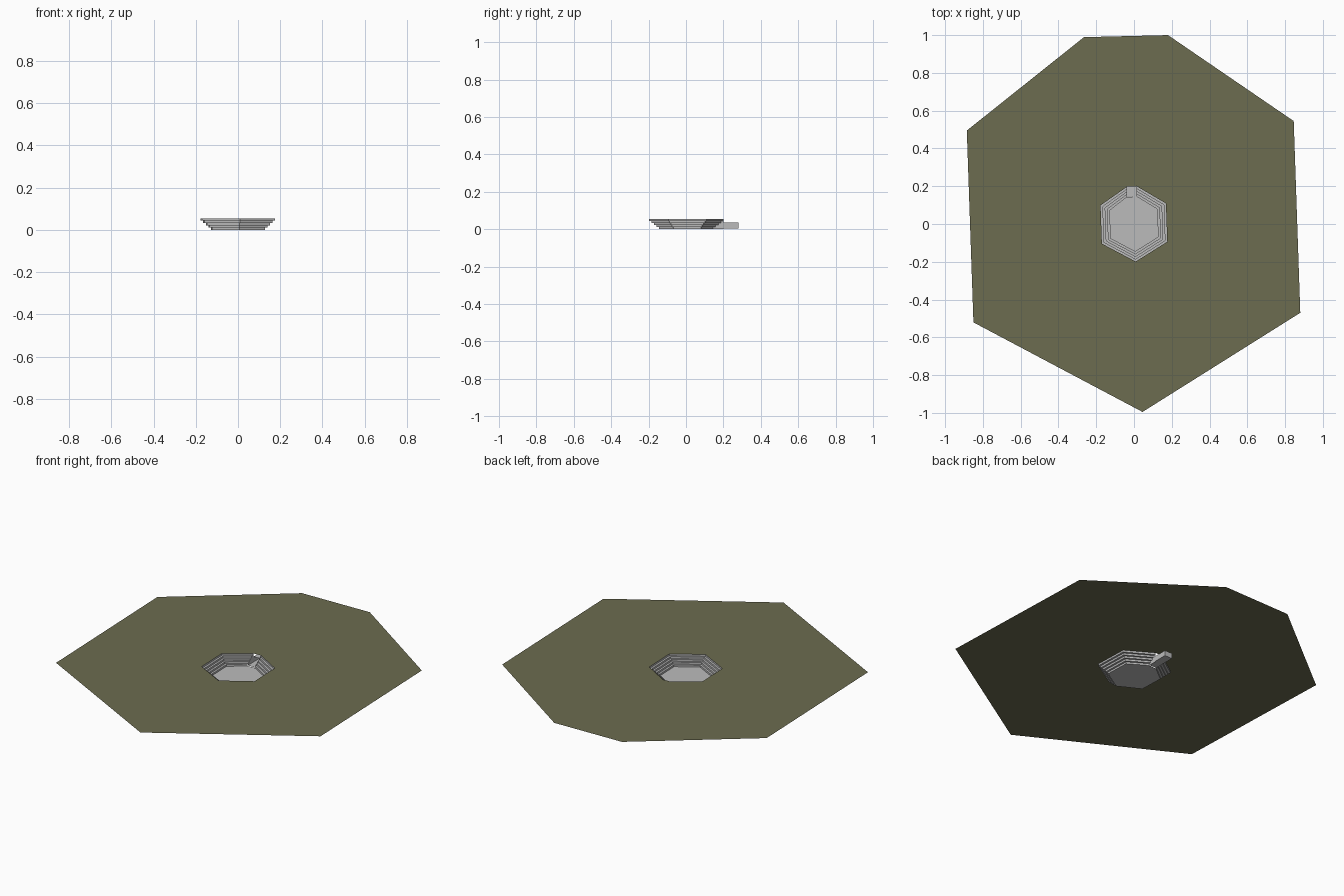
import bpy, math

if "Cube" in bpy.data.objects:
    bpy.data.objects.remove(bpy.data.objects["Cube"])

# seven-cornered outline shared by ground, tiers and floor (corner angle, radius)
CORNERS = [(79.8, 1.016), (32.8, 1.006), (-28.1, 0.998), (-87.4, 0.996),
           (-148.5, 0.997), (-209.2, 1.014), (-255.0, 1.024)]
TOP, STEPS, R_TOP, R_LOW = 0.055, 5, 0.2, 0.145
X0, X1 = -0.036, 0.014          # entrance passage sides


def material(name, rgb):
    m = bpy.data.materials.new(name)
    m.diffuse_color = (*rgb, 1)
    m.use_nodes = True
    m.node_tree.nodes["Principled BSDF"].inputs["Base Color"].default_value = m.diffuse_color
    return m


concrete = material("concrete grey", (0.5, 0.5, 0.5))
grass = material("olive ground", (0.15, 0.15, 0.08))


def ring(r, z):
    return [(r * k * math.cos(math.radians(a)), r * k * math.sin(math.radians(a)), z)
            for a, k in CORNERS]


def tier_ring(r, z):
    # the two entrance corners stay on the passage walls
    p = ring(r, z)
    p[0] = (X1, p[0][1], z)
    p[-1] = (X0, p[-1][1], z)
    return p


def make(name, verts, faces, mat):
    me = bpy.data.meshes.new(name)
    me.from_pydata(verts, [], faces)
    me.materials.append(mat)
    o = bpy.data.objects.new(name, me)
    bpy.context.collection.objects.link(o)
    return o


# ground sheet with a hole for the pit
v = ring(1, TOP) + tier_ring(R_TOP, TOP)
make("ground", v, [(i, i + 7, (i + 1) % 7 + 7, (i + 1) % 7) for i in range(7)], grass)

# stepped seating: alternating risers and treads, open at the entrance
verts, faces = [], []
levels = []
for s in range(STEPS):
    r = R_LOW + (R_TOP - R_LOW) * s / (STEPS - 1)
    if s:
        levels.append((r, TOP * s / STEPS))
    levels.append((r, TOP * (s + 1) / STEPS))
levels.insert(0, (R_LOW, 0))
for r, z in levels:
    verts += tier_ring(r, z)
for k in range(len(levels) - 1):
    for i in range(6):
        a = k * 7 + i
        faces.append((a, a + 1, a + 8, a + 7))
make("seating_tiers", verts, faces, concrete)

# arena floor
make("arena_floor", tier_ring(R_LOW, 0), [tuple(range(6, -1, -1))], concrete)

# entrance passage: floor and walls through the tiers, roofed beyond the rim
Y0, Y1, Y2, H = 0.145, 0.2, 0.28, 0.035
pv = [(x, y, z) for y in (Y0, Y1, Y2) for x in (X0, X1) for z in (0.003, H)]
make("entrance_passage", pv,
     [(0, 2, 6, 4), (4, 6, 10, 8), (4, 8, 9, 5), (6, 7, 11, 10), (5, 9, 11, 7), (8, 10, 11, 9)],
     concrete)
for n, x in (("left_passage_wall", X0), ("right_passage_wall", X1)):
    make(n, [(x, Y0, 0), (x, Y1, 0), (x, Y1, TOP), (x, Y0, 0.011)], [(0, 1, 2, 3)], concrete)
